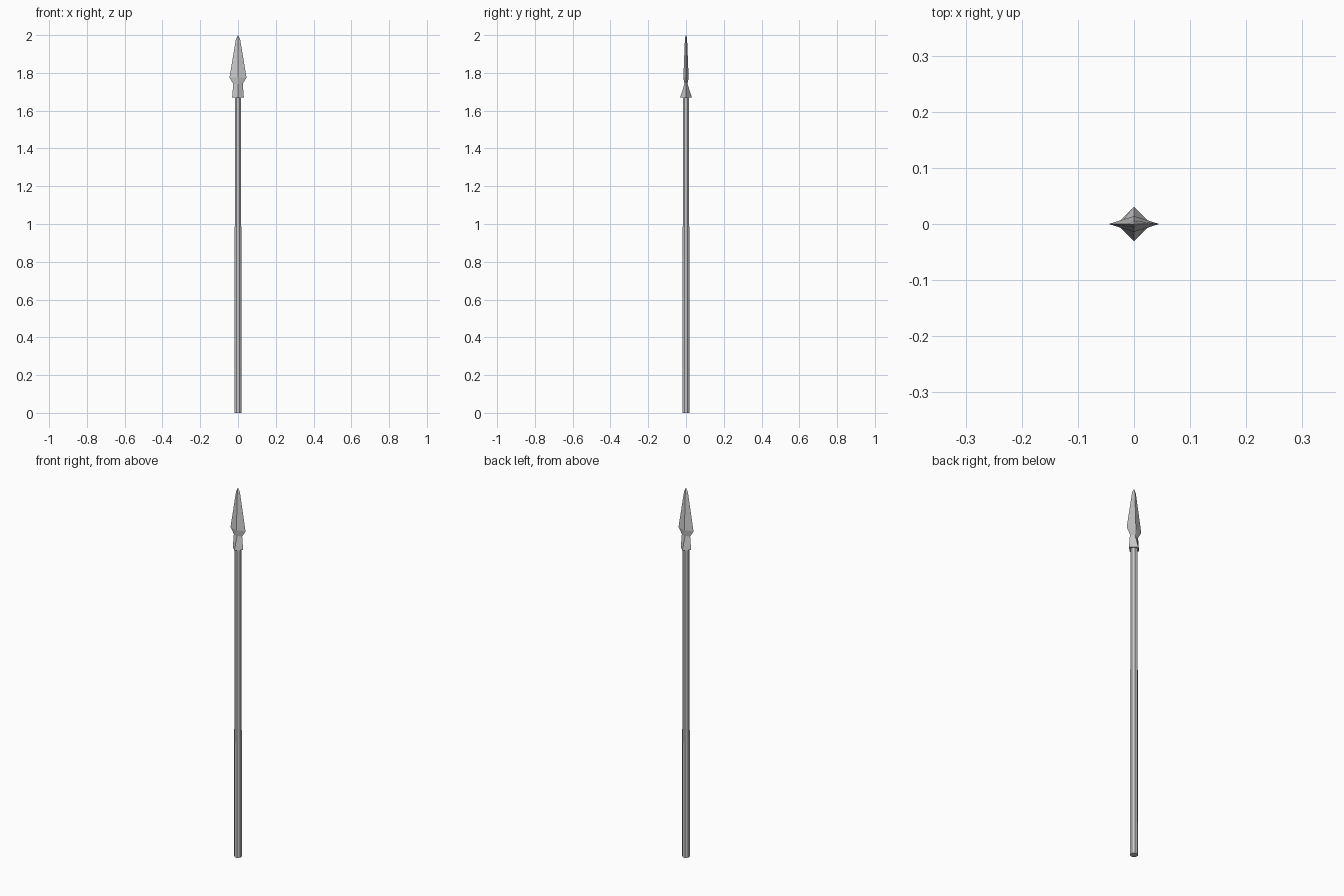
import bpy, bmesh, math

if "Cube" in bpy.data.objects:
    bpy.data.objects.remove(bpy.data.objects["Cube"])


def loft(name, rings, sides, cap_bottom=True, turn=0.0):
    """Skin a stack of (z, half_x, half_y) rings; a zero-width ring is a tip."""
    bm = bmesh.new()
    prev = None
    for z, rx, ry in rings:
        if rx == 0:
            tip = bm.verts.new((0, 0, z))
            for i in range(sides):
                bm.faces.new((prev[i], prev[(i + 1) % sides], tip))
            prev = None
            break
        ring = []
        for i in range(sides):
            a = 2 * math.pi * i / sides + turn
            ring.append(bm.verts.new((rx * math.cos(a), ry * math.sin(a), z)))
        if prev:
            for i in range(sides):
                j = (i + 1) % sides
                bm.faces.new((prev[i], prev[j], ring[j], ring[i]))
        elif cap_bottom:
            bm.faces.new(ring[::-1])
        prev = ring
    if prev:
        bm.faces.new(prev)
    mesh = bpy.data.meshes.new(name)
    bm.to_mesh(mesh)
    bm.free()
    obj = bpy.data.objects.new(name, mesh)
    bpy.context.collection.objects.link(obj)
    return obj


# Slightly tapered faceted shaft
loft("shaft", [(0, 0.0195, 0.0195), (1.69, 0.018, 0.018)], 8, turn=math.pi / 8)

# Spearhead: flared diamond socket, narrow neck, flat ridged blade
loft("spearhead", [
    (1.67, 0.031, 0.031),
    (1.742, 0.025, 0.008),
    (1.775, 0.045, 0.014),
    (1.975, 0.012, 0.006),
    (1.99, 0.006, 0.004),
    (2.0, 0, 0),
], 4)
